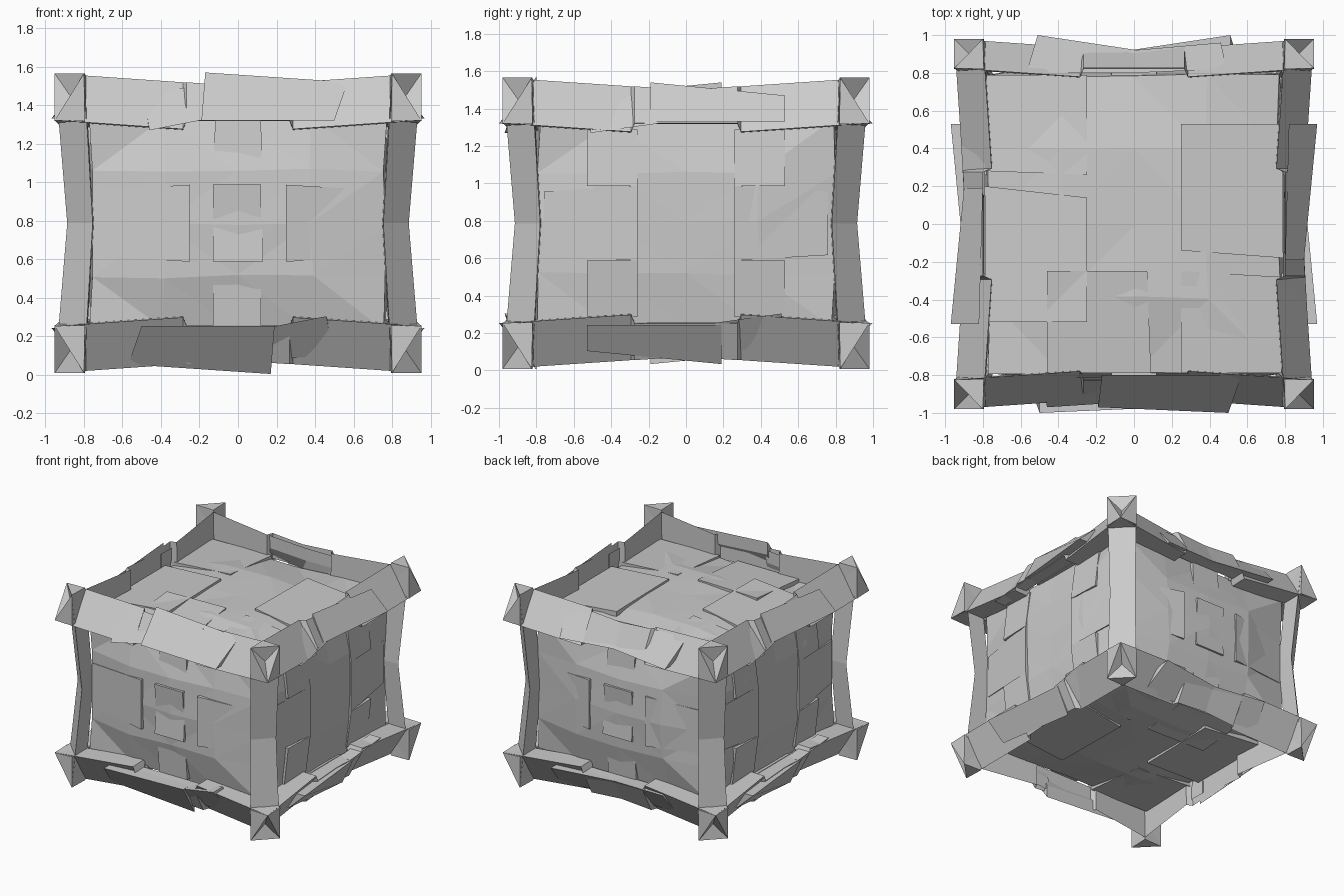
import bpy, bmesh, random
from mathutils import Vector

if "Cube" in bpy.data.objects:
    bpy.data.objects.remove(bpy.data.objects["Cube"])
random.seed(4)

ZC = 0.787                        # height of the crate centre
OUT = (0.952, 0.98, 0.778)        # outer half extents of the frame
INN = (0.80, 0.825, 0.535)        # inner half extents of the frame
SINK = 0.065                      # how far each beam bows inward at its middle
HALF = (0.765, 0.785, 0.55)       # core half extents at its edges
BULGE = (0.06, 0.09, 0.07)        # core doming on each axis


def make(name, bm):
    bmesh.ops.recalc_face_normals(bm, faces=bm.faces)
    me = bpy.data.meshes.new(name)
    bm.to_mesh(me)
    bm.free()
    ob = bpy.data.objects.new(name, me)
    ob.location.z = ZC
    bpy.context.collection.objects.link(ob)
    return ob


def beam(name, a, sb, sc):
    """Triangular beam along axis a, chamfer outward, notched at its middle if horizontal."""
    b, c = (a + 1) % 3, (a + 2) % 3
    bm = bmesh.new()
    rings = []
    # station, sink of the outer sides, sink of the inner edges
    stations = [(-1, 0, 0), (-.3, .046, .046), (-.28, .046, 0), (0, SINK, 0),
                (.28, .046, 0), (.3, .046, .046), (1, 0, 0)]
    if a == 2:
        stations = [(-1, 0, 0), (0, SINK, SINK * .7), (1, 0, 0)]
    for t, d, e in stations:
        ring = []
        for pb, pc in ((OUT[b] - d, INN[c] - e), (INN[b] - e, OUT[c] - d),
                       (INN[b] - e - .005, INN[c] - e - .005)):
            co = [0, 0, 0]
            co[a], co[b], co[c] = t * OUT[a], sb * pb, sc * pc
            ring.append(bm.verts.new(co))
        rings.append(ring)
    for r, s in zip(rings, rings[1:]):
        for i in range(3):
            j = (i + 1) % 3
            bm.faces.new((r[i], r[j], s[j], s[i]))
    bm.faces.new(rings[0])
    bm.faces.new(rings[-1])
    make(name, bm)


def slab(name, pts, back):
    """Four-cornered board; back gives one offset per corner."""
    bm = bmesh.new()
    f = [bm.verts.new(p) for p in pts]
    k = [bm.verts.new(Vector(p) + Vector(o)) for p, o in zip(pts, back)]
    bm.faces.new(f)
    bm.faces.new(k)
    for i in range(4):
        j = (i + 1) % 4
        bm.faces.new((f[i], f[j], k[j], k[i]))
    make(name, bm)


def half_turns(name, pts, back, turns):
    """Repeat a board by half turns about the crate's axes."""
    for i, s in enumerate(turns):
        flip = lambda p: [p[n] * s[n] for n in range(3)]
        slab(f"{name}_{i + 1}", [flip(p) for p in pts], [flip(o) for o in back], )


# Frame: four beams along each axis
for a, label in enumerate(("long_beam", "side_beam", "corner_post")):
    for sb in (-1, 1):
        for sc in (-1, 1):
            beam(label, a, sb, sc)

# Rough hewn core with gently domed sides
bm = bmesh.new()
bmesh.ops.create_cube(bm, size=2)
bmesh.ops.subdivide_edges(bm, edges=bm.edges[:], cuts=3, use_grid_fill=True)
for v in bm.verts:
    u = v.co.copy()
    for n in range(3):
        o1, o2 = u[(n + 1) % 3], u[(n + 2) % 3]
        dome = max(0, (1 - o1 * o1) * (1 - o2 * o2)) ** .6
        on_face = abs(u[n]) > .99
        v.co[n] = u[n] * (HALF[n] + BULGE[n] * dome * on_face) + random.uniform(-.012, .012)
bmesh.ops.triangulate(bm, faces=bm.faces[:])
make("core", bm)

# Reinforcing boards across the horizontal beams
ALL = ((1, 1, 1), (-1, -1, 1), (-1, 1, -1), (1, -1, -1))
SAME = ((1, 1, 1), (-1, 1, -1))
z = lambda h: h - ZC
fb = [(0, 0, -.1), (0, 0, -.1), (0, .12, 0), (0, .12, 0)]
bb = [(0, 0, -.1), (0, 0, -.1), (0, -.12, 0), (0, -.12, 0)]
sb = [(0, 0, -.1), (0, 0, -.1), (-.1, 0, 0), (-.1, 0, 0)]
half_turns("front_brace", [(-.17, -.80, z(1.57)), (.57, -.80, z(1.52)),
                           (.50, -1.0, z(1.32)), (-.19, -.97, z(1.32))], fb, SAME)
half_turns("front_patch", [(-.49, -.81, z(1.47)), (-.15, -.81, z(1.50)),
                           (-.15, -.95, z(1.33)), (-.46, -.97, z(1.27))], fb, SAME)
half_turns("back_brace", [(-.57, .80, z(1.52)), (.05, .80, z(1.49)),
                          (.02, .92, z(1.32)), (-.51, 1.0, z(1.32))], bb, SAME)
half_turns("back_patch", [(0, .80, z(1.49)), (.49, .82, z(1.48)),
                          (.46, .96, z(1.30)), (0, .92, z(1.32))], bb, SAME)
half_turns("side_brace", [(.80, -.19, z(1.54)), (.82, .53, z(1.47)),
                          (.97, .53, z(1.33)), (.90, -.19, z(1.33))], sb, ALL)
half_turns("side_patch", [(.79, -.51, z(1.46)), (.79, -.15, z(1.47)),
                          (.90, -.15, z(1.32)), (.92, -.51, z(1.27))], sb, ALL)

# Thin wall panels on the front/back and left/right, following the domed core
for s in (-1, 1):
    fy, sx = [(0, -s * .04, 0)] * 4, [(-s * .04, 0, 0)] * 4
    slab("front_plank", [(-.13, s * .82, -.53), (.12, s * .82, -.53),
                         (.12, s * .88, .2), (-.13, s * .88, .2)], fy)
    slab("front_plank_top", [(-.13, s * .88, -.2), (.13, s * .88, -.2),
                             (.12, s * .82, .53), (-.12, s * .82, .53)], fy)
    for m in (-1, 1):
        slab("front_panel", [(m * .75, s * .79, -.17), (m * .25, s * .88, -.2),
                             (m * .25, s * .88, .2), (m * .75, s * .79, .17)], fy)
        slab("side_panel", [(s * .775, m * .76, -.17), (s * .83, m * .26, -.2),
                            (s * .83, m * .26, .2), (s * .775, m * .76, .17)], sx)
        slab("side_plank", [(s * .82, m * .53, .2), (s * .83, m * .26, .2),
                            (s * .79, m * .26, .5), (s * .785, m * .53, .5)], sx)
        slab("side_plank", [(s * .82, m * .53, -.2), (s * .83, m * .26, -.2),
                            (s * .79, m * .26, -.5), (s * .785, m * .53, -.5)], sx)

# Lid and base panels: x, y, height above centre
LID = (1, 1, 1), (1, -1, -1)
for w in ([(-.79, .20, .57), (-.25, .14, .63), (-.25, -.52, .62), (-.79, -.52, .57)],
          [(.25, -.14, .63), (.79, -.18, .57), (.79, .53, .57), (.25, .53, .62)],
          [(.25, -.25, .62), (.78, -.28, .57), (.78, -.79, .56), (.25, -.79, .57)],
          [(-.78, .28, .57), (-.25, .26, .62), (-.25, .79, .57), (-.78, .79, .56)],
          [(-.46, -.25, .62), (.07, -.25, .63), (.09, -.79, .57), (-.46, -.79, .57)]):
    half_turns("lid_panel", w, [(0, 0, -.04)] * 4, LID)
